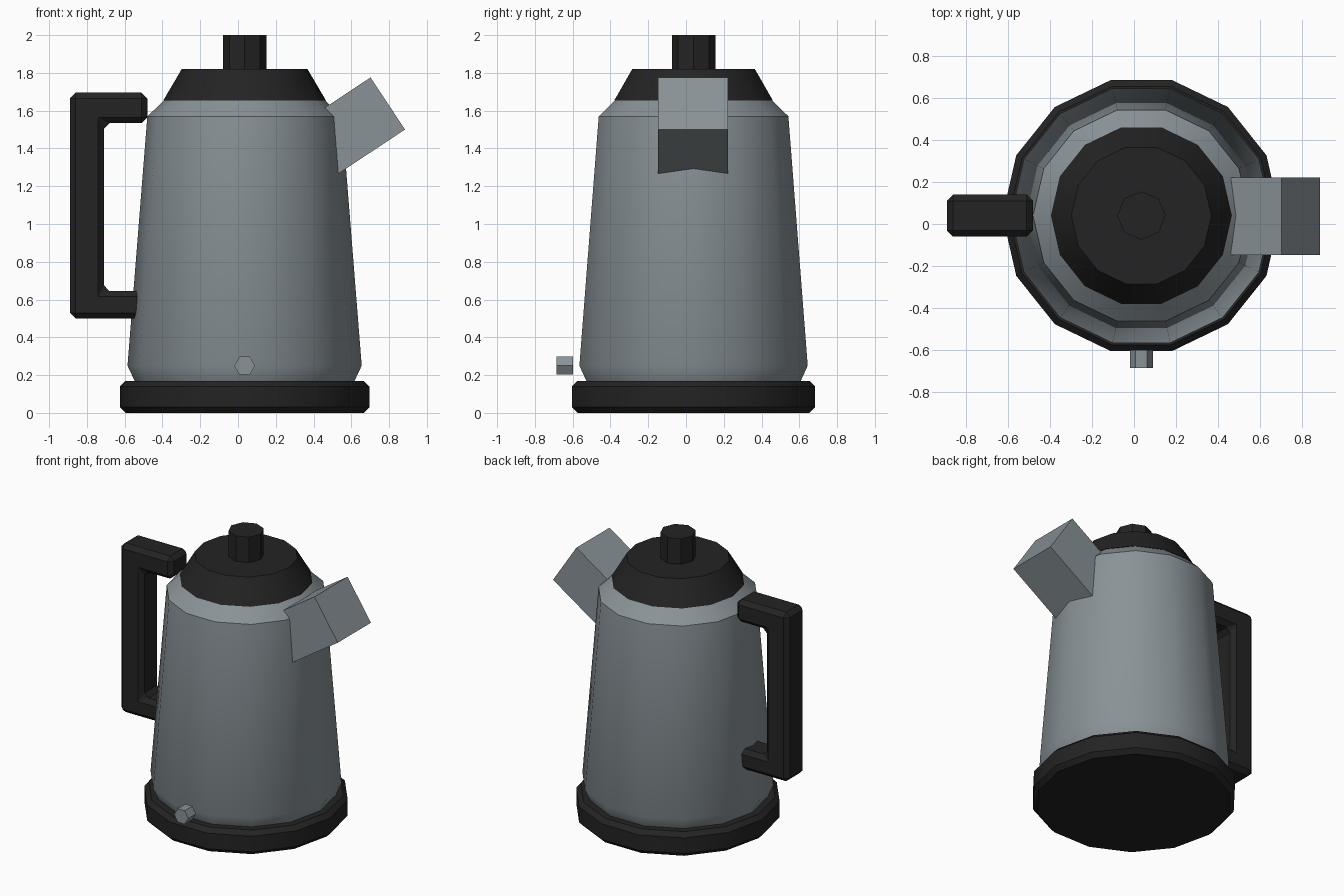
import bpy, bmesh, math
from mathutils import Matrix, Vector

if "Cube" in bpy.data.objects:
    bpy.data.objects.remove(bpy.data.objects["Cube"])

CX, CY = 0.035, 0.04  # axis of the pot


def make_material(name, rgb):
    mat = bpy.data.materials.new(name)
    mat.use_nodes = True
    mat.diffuse_color = (*rgb, 1)
    mat.node_tree.nodes["Principled BSDF"].inputs["Base Color"].default_value = (*rgb, 1)
    return mat


steel = make_material("grey steel", (0.25, 0.29, 0.31))
black = make_material("black plastic", (0.017, 0.017, 0.017))


def finish(name, bm, mat, smooth=False):
    bmesh.ops.recalc_face_normals(bm, faces=bm.faces[:])
    mesh = bpy.data.meshes.new(name)
    bm.to_mesh(mesh)
    bm.free()
    mesh.materials.append(mat)
    obj = bpy.data.objects.new(name, mesh)
    bpy.context.collection.objects.link(obj)
    if smooth:
        bpy.ops.object.select_all(action="DESELECT")
        obj.select_set(True)
        bpy.context.view_layer.objects.active = obj
        bpy.ops.object.shade_smooth_by_angle(angle=math.radians(30))
    return obj


def turned(name, profile, sides, mat, smooth=True):
    """Solid of revolution from (radius, height) points, with capped ends."""
    bm = bmesh.new()
    rings = []
    for r, z in profile:
        angles = [2 * math.pi * i / sides for i in range(sides)]
        rings.append([bm.verts.new((CX + r * math.cos(a), CY + r * math.sin(a), z))
                      for a in angles])
    for low, high in zip(rings, rings[1:]):
        for i in range(sides):
            j = (i + 1) % sides
            bm.faces.new((low[i], low[j], high[j], high[i]))
    bm.faces.new(rings[0][::-1])
    bm.faces.new(rings[-1])
    return finish(name, bm, mat, smooth)


# Pot: base, body, lid and knob
turned("base", [(0.63, 0), (0.66, 0.03), (0.66, 0.14), (0.63, 0.17)], 14, black)
turned("body", [(0.58, 0.165), (0.62, 0.25), (0.515, 1.57), (0.42, 1.66)], 14, steel)
turned("lid", [(0.43, 1.655), (0.333, 1.82)], 14, black)
turned("knob", [(0.115, 1.8), (0.115, 2.0)], 8, black, smooth=False)

# Spout: tilted box sunk into the body
length, height, width = 0.45, 0.331, 0.37
tilt = math.radians(33.5)
axis = Vector((math.cos(tilt), 0, math.sin(tilt)))
centre = Vector((0.793, CY - 0.003, 1.638)) - axis * length / 2
bm = bmesh.new()
bmesh.ops.create_cube(bm, size=1, matrix=Matrix.Translation(centre)
                      @ Matrix.Rotation(-tilt, 4, "Y")
                      @ Matrix.Diagonal((length, width, height, 1)))
finish("spout", bm, steel)

# Handle: C-shaped profile extruded across y, edges chamfered
outline = [(-0.48, 1.695), (-0.89, 1.695), (-0.89, 0.5), (-0.48, 0.5),
           (-0.48, 0.645), (-0.71, 0.645), (-0.71, 1.535), (-0.48, 1.535)]
bm = bmesh.new()
face = bm.faces.new([bm.verts.new((x, CY - 0.1, z)) for x, z in outline])
extruded = bmesh.ops.extrude_face_region(bm, geom=[face])["geom"]
bmesh.ops.translate(bm, vec=(0, 0.2, 0),
                    verts=[g for g in extruded if isinstance(g, bmesh.types.BMVert)])
handle = finish("handle", bm, black)
bevel = handle.modifiers.new("chamfer", "BEVEL")
bevel.width = 0.03
bevel.segments = 1

# Button: small hexagonal peg facing the front
bm = bmesh.new()
bmesh.ops.create_cone(bm, cap_ends=True, segments=6, radius1=0.055, radius2=0.055, depth=0.085,
                      matrix=Matrix.Translation((CX, -0.642, 0.25))
                      @ Matrix.Rotation(math.pi / 2, 4, "X")
                      @ Matrix.Rotation(math.pi / 2, 4, "Z"))
finish("button", bm, steel)
